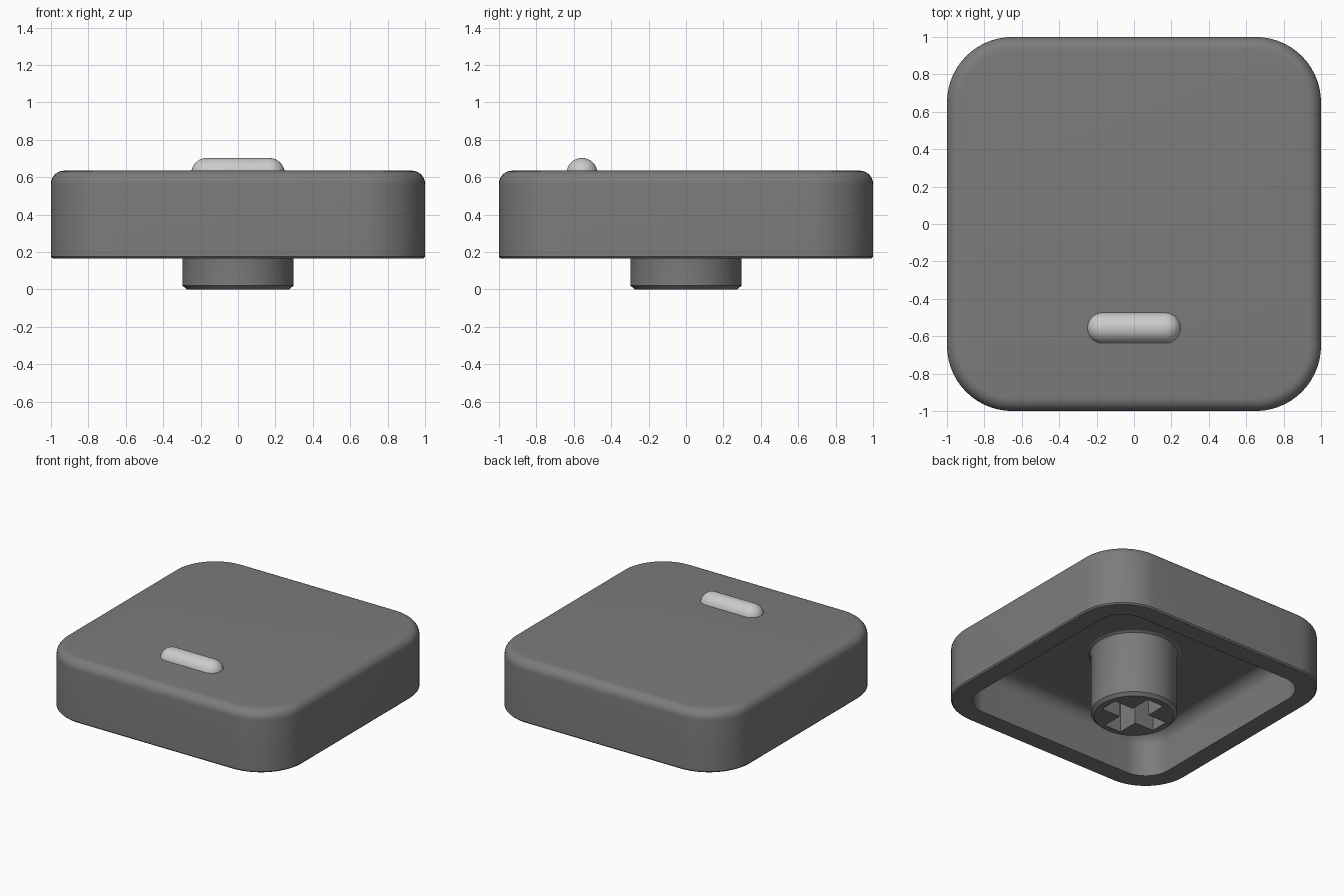
import bpy, bmesh
from math import sin, cos, pi, radians

if "Cube" in bpy.data.objects:
    bpy.data.objects.remove(bpy.data.objects["Cube"])


def material(name, v):
    m = bpy.data.materials.new(name)
    m.diffuse_color = (v, v, v, 1)
    m.use_nodes = True
    m.node_tree.nodes["Principled BSDF"].inputs["Base Color"].default_value = m.diffuse_color
    return m


def loft(name, rings, mat=None):
    """Skin a stack of equal-length rings and cap both ends."""
    bm = bmesh.new()
    loops = [[bm.verts.new(p) for p in r] for r in rings]
    for a, b in zip(loops, loops[1:]):
        for i in range(len(a)):
            j = (i + 1) % len(a)
            bm.faces.new((a[i], a[j], b[j], b[i]))
    bm.faces.new(loops[0])
    bm.faces.new(loops[-1])
    bmesh.ops.recalc_face_normals(bm, faces=bm.faces)
    me = bpy.data.meshes.new(name)
    bm.to_mesh(me)
    bm.free()
    ob = bpy.data.objects.new(name, me)
    bpy.context.collection.objects.link(ob)
    if mat:
        me.materials.append(mat)
    return ob


def activate(ob):
    bpy.ops.object.select_all(action='DESELECT')
    ob.select_set(True)
    bpy.context.view_layer.objects.active = ob


def smooth(ob, angle=30):
    activate(ob)
    bpy.ops.object.shade_smooth_by_angle(angle=radians(angle))


def rounded_square(inset, z, r=0.35, n=14):
    c, rr = 1 - r, r - inset
    pts = []
    for k, (sx, sy) in enumerate(((1, 1), (-1, 1), (-1, -1), (1, -1))):
        for i in range(n + 1):
            a = (k + i / n) * pi / 2
            pts.append((sx * c + rr * cos(a), sy * c + rr * sin(a), z))
    return pts


def circle(r, z, n=64):
    return [(r * cos(2 * pi * i / n), r * sin(2 * pi * i / n), z) for i in range(n)]


def fillet(r, n=8):
    """Quarter arc as (inset, drop) pairs, from the flat face to the wall."""
    return [(r - r * sin(i / n * pi / 2), r - r * cos(i / n * pi / 2)) for i in range(n + 1)]


dark = material("dark_grey", 0.2)
light = material("light_grey", 0.6)

# Hollow cap shell: top fillet, outer wall, rim, inner wall, inner fillet, roof
TOP, BOTTOM, ROOF, WALL = 0.635, 0.165, 0.5, 0.15
profile = [(d, TOP - h) for d, h in fillet(0.07)]
profile += [(0, BOTTOM + 0.01), (0.01, BOTTOM), (WALL, BOTTOM)]
profile += [(WALL + d, ROOF - h) for d, h in reversed(fillet(0.1))]
cap = loft("cap_shell", [rounded_square(d, z) for d, z in profile], dark)
smooth(cap)

# Stem with chamfered foot and small flare where it meets the roof
stem_profile = [(0.275, 0), (0.298, 0.022), (0.298, ROOF - 0.025)]
stem_profile += [(0.305, ROOF - 0.009), (0.322, ROOF), (0.322, ROOF + 0.03)]
stem = loft("stem", [circle(r, z) for r, z in stem_profile], dark)

# Cross-shaped socket in the stem
L, w = 0.23, 0.07
cross = [(L, -w), (L, w), (w, w), (w, L), (-w, L), (-w, w),
         (-L, w), (-L, -w), (-w, -w), (-w, -L), (w, -L), (w, -w)]
cutter = loft("socket_cutter", [[(x, y, z) for x, y in cross] for z in (-0.1, 0.42)], dark)
cutter.hide_render = True
mod = stem.modifiers.new("socket", 'BOOLEAN')
mod.operation = 'DIFFERENCE'
mod.solver = 'EXACT'
mod.object = cutter
activate(stem)
bpy.ops.object.modifier_apply(modifier=mod.name)
bpy.data.objects.remove(cutter)
smooth(stem)

# Homing bar: a capsule sunk into the top
R, HALF, N = 0.083, 0.25, 10
steps = [(-(HALF - R) - R * cos(i / N * pi / 2), R * sin(i / N * pi / 2)) for i in range(N + 1)]
steps[0] = (-HALF, 0.002)
steps += [(-x, r) for x, r in reversed(steps)]
bar = loft("homing_bar", [[(x, a - 0.556, b + 0.62) for a, b, _ in circle(r, 0, 32)]
                          for x, r in steps], light)
smooth(bar)
